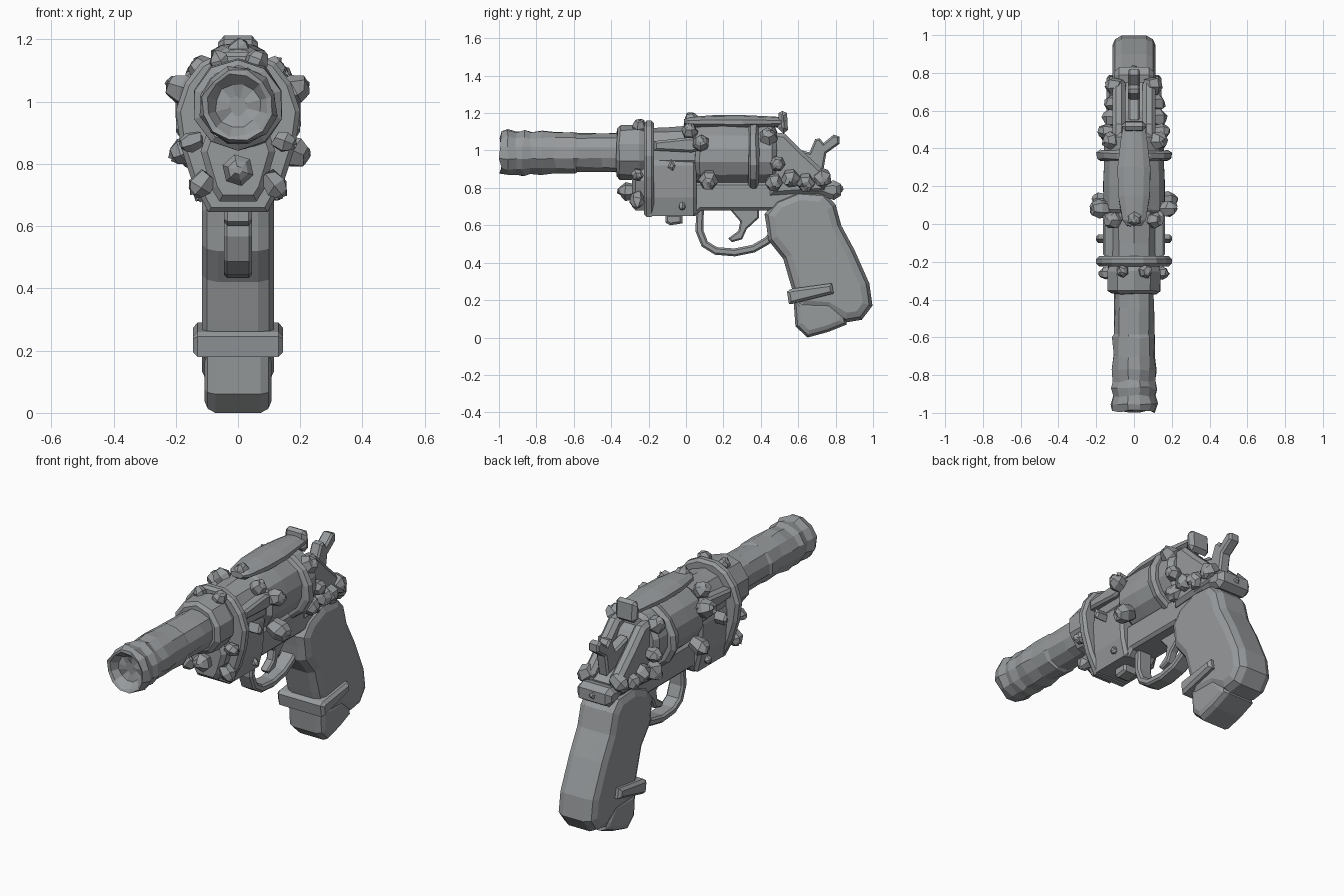
import bpy, bmesh, math, random
from mathutils import Vector

random.seed(4)
steel = bpy.data.materials.new("dark_steel")
steel.diffuse_color = (0.31, 0.325, 0.335, 1)


def finish(bm, name):
    bmesh.ops.recalc_face_normals(bm, faces=bm.faces[:])
    me = bpy.data.meshes.new(name)
    bm.to_mesh(me)
    bm.free()
    me.materials.append(steel)
    ob = bpy.data.objects.new(name, me)
    bpy.context.collection.objects.link(ob)
    return ob


def loft(name, rings):
    bm = bmesh.new()
    rows = [[bm.verts.new(p) for p in r] for r in rings]
    n = len(rows[0])
    for a, b in zip(rows, rows[1:]):
        for i in range(n):
            bm.faces.new((a[i], a[(i + 1) % n], b[(i + 1) % n], b[i]))
    bm.faces.new(rows[0])
    bm.faces.new(rows[-1])
    return finish(bm, name)


def lathe(name, profile, z, sides=12, rough=0.0, zscale=1.0):
    """Round part along y; profile holds (y, radius)."""
    rings = []
    for y, r in profile:
        ring = []
        for i in range(sides):
            t = math.tau * (i + 0.5) / sides
            q = r + random.uniform(-rough, rough)
            ring.append((q * math.cos(t), y + random.uniform(-rough, rough) * 1.3,
                         z + q * zscale * math.sin(t)))
        rings.append(ring)
    return loft(name, rings)


def inset(pts, d):
    P = [Vector(p) for p in pts]
    n = len(P)
    area = sum(P[i - 1].x * P[i].y - P[i].x * P[i - 1].y for i in range(n))
    s = 1 if area > 0 else -1
    out = []
    for i in range(n):
        e1, e2 = (P[i] - P[i - 1]).normalized(), (P[(i + 1) % n] - P[i]).normalized()
        n1, n2 = Vector((-e1.y, e1.x)) * s, Vector((-e2.y, e2.x)) * s
        m = (n1 + n2).normalized()
        out.append(P[i] + m * d / max(0.5, m.dot(n1)))
    return out


def slab(name, pts, a, b, edge=0.012, axis='x', soft=False):
    """Chamfered plate: (y, z) outline extruded on x, or (x, z) outline on y."""
    steps = [(0, 1), (0.3, 0.35), (1, 0)] if soft else [(0, 1), (1, 0)]
    levels = [(a + d * edge, k) for d, k in steps] + [(b - d * edge, k) for d, k in reversed(steps)]
    rings = []
    for d, k in levels:
        shape = inset(pts, k * edge)
        rings.append([(d, p[0], p[1]) if axis == 'x' else (p[0], d, p[1]) for p in shape])
    return loft(name, rings)


def sym(half):
    return half + [(-x, z) for x, z in reversed(half)]


def ribbon(path, t):
    P = [Vector(p) for p in path]
    left, right = [], []
    for i, p in enumerate(P):
        d = (P[min(i + 1, len(P) - 1)] - P[max(i - 1, 0)]).normalized()
        nrm = Vector((-d.y, d.x)) * t
        left.append(p + nrm)
        right.append(p - nrm)
    return left + right[::-1]


def crystal(name, pos, direction, r):
    """Stubby irregular gem growing outward."""
    q = Vector(direction).to_track_quat('Z', 'Y')
    spin = random.uniform(0, 1)
    rings = []
    for h, k in ((-1.0, 0.75), (0.15, 1.0), (0.75, 0.65), (0.95, 0.25)):
        rings.append([Vector(pos) + q @ Vector((
            r * k * math.cos(spin + math.tau * i / 6), r * k * math.sin(spin + math.tau * i / 6),
            r * (h + random.uniform(-.22, .22)))) for i in range(6)])
    return loft(name, rings)


# barrel with a rough, swollen muzzle and a shallow bore
lathe("barrel", [(-0.945, 0.03), (-0.95, 0.07), (-0.985, 0.1), (-0.993, 0.115), (-0.95, 0.126),
                 (-0.91, 0.115), (-0.87, 0.122), (-0.83, 0.112), (-0.77, 0.119), (-0.7, 0.113),
                 (-0.6, 0.115), (-0.58, 0.108), (-0.45, 0.107), (-0.33, 0.107)], 0.987, 12, 0.006)
lathe("barrel_collar", [(-0.37, 0.125), (-0.355, 0.146), (-0.25, 0.15), (-0.22, 0.135)], 0.99, 10, 0.003)
lathe("barrel_sleeve", [(-0.24, 0.13), (-0.1, 0.135), (0.06, 0.145)], 0.99, 10, 0.003)

# front housing and its flared flange
slab("front_housing", sym([(0.10, 0.65), (0.125, 0.75), (0.135, 0.92), (0.1, 1.04)]), -0.21, 0.055, 0.015, 'y')
flange = [(0.095, 0.645), (0.15, 0.75), (0.185, 0.86), (0.2, 0.97), (0.17, 1.06), (0.12, 1.125), (0.05, 1.16)]
slab("front_flange", sym(flange), -0.225, -0.17, 0.015, 'y')
slab("front_nose", sym([(0.06, 0.68), (0.085, 0.72), (0.12, 0.84), (0.1, 0.9)]), -0.29, -0.2, 0.02, 'y')
slab("under_lug", [(-0.11, 0.66), (-0.11, 0.615), (-0.085, 0.6), (-0.02, 0.61), (-0.02, 0.66)], -0.045, 0.045)
for s in (-1, 1):
    slab("housing_bar", [(-0.17, 1.0), (-0.17, 1.05), (0.02, 1.07), (0.12, 1.05), (0.11, 1.01), (0.03, 0.99)],
         *sorted((s * 0.10, s * 0.165)))
    slab("housing_stud", [(-0.1, 0.91), (-0.08, 0.955), (-0.055, 0.92), (-0.07, 0.89)],
         *sorted((s * 0.11, s * 0.2)), 0.01)

# cylinder with rear rim
lathe("cylinder", [(0.05, 0.145), (0.075, 0.165), (0.2, 0.168), (0.33, 0.163), (0.46, 0.163), (0.485, 0.14)],
      0.975, 14, 0.003)
lathe("cylinder_rim", [(0.335, 0.18), (0.345, 0.2), (0.375, 0.205), (0.39, 0.185)], 0.965, 14, 0.003, 0.93)

# frame
slab("lower_frame", [(-0.2, 0.65), (0.05, 0.65), (0.08, 0.68), (0.46, 0.68), (0.56, 0.7), (0.7, 0.76),
                     (0.7, 0.83), (0.05, 0.83), (-0.2, 0.8)], -0.09, 0.09, 0.015)
lathe("top_strap", [(-0.01, 0.04), (0.02, 0.065), (0.15, 0.088), (0.3, 0.09), (0.45, 0.072), (0.53, 0.06)],
      1.152, 10, 0.002, 0.42)
slab("rear_sight", [(0.49, 1.12), (0.495, 1.2), (0.515, 1.212), (0.54, 1.2), (0.545, 1.11), (0.52, 1.09)],
     -0.065, 0.065, 0.02)
cheek = [(0.45, 0.76), (0.45, 1.10), (0.53, 1.09), (0.62, 1.0), (0.76, 0.87), (0.75, 0.78)]
for s in (-1, 1):
    slab("frame_cheek", cheek, *sorted((s * 0.045, s * 0.115)), 0.02)
slab("frame_core", [(0.44, 0.78), (0.44, 1.08), (0.52, 1.04), (0.6, 0.92), (0.75, 0.84), (0.74, 0.78)], -0.06, 0.06)
slab("frame_tail", [(0.58, 0.76), (0.58, 0.8), (0.74, 0.83), (0.79, 0.84), (0.83, 0.82), (0.83, 0.76), (0.79, 0.735),
                    (0.72, 0.76)], -0.105, 0.105, 0.025)

# hammer
slab("hammer", [(0.56, 0.92), (0.55, 1.02), (0.66, 0.99), (0.69, 1.06), (0.715, 1.065), (0.735, 1.04), (0.79, 1.085),
                (0.82, 1.075), (0.82, 1.035), (0.75, 0.985), (0.73, 0.87)], -0.032, 0.032, 0.01)

# trigger and guard
slab("trigger_guard", ribbon([(0.075, 0.70), (0.072, 0.57), (0.10, 0.50), (0.16, 0.463), (0.26, 0.455),
                              (0.36, 0.475), (0.43, 0.515), (0.48, 0.56)], 0.021), -0.045, 0.045, 0.01)
slab("trigger", [(0.23, 0.69), (0.29, 0.62), (0.28, 0.57), (0.225, 0.53), (0.245, 0.51), (0.3, 0.525), (0.325, 0.58),
                 (0.39, 0.64), (0.39, 0.69)], -0.025, 0.025, 0.008)

# grip, foot and band
slab("grip", [(0.42, 0.66), (0.48, 0.735), (0.6, 0.785), (0.74, 0.775), (0.80, 0.71), (0.83, 0.6), (0.9, 0.47),
              (0.98, 0.29), (0.997, 0.17), (0.94, 0.095), (0.85, 0.08), (0.75, 0.14), (0.6, 0.15), (0.555, 0.3),
              (0.52, 0.42), (0.44, 0.52), (0.43, 0.6)], -0.115, 0.115, 0.05, soft=True)
slab("grip_foot", [(0.575, 0.2), (0.585, 0.06), (0.65, 0.0), (0.76, 0.03), (0.86, 0.07), (0.85, 0.12), (0.78, 0.2)],
     -0.108, 0.108, 0.035, soft=True)
slab("grip_band", [(0.54, 0.245), (0.56, 0.26), (0.78, 0.29), (0.79, 0.235), (0.57, 0.18), (0.55, 0.18)],
     -0.145, 0.145, 0.015)

# crystals in mirrored pairs: x, y, z, size
pairs = [(0.18, 0.08, 1.04, 0.05), (0.175, 0.12, 0.84, 0.05), (0.12, -0.26, 0.73, 0.04),
         (0.15, -0.26, 0.87, 0.035), (0.11, 0.02, 1.10, 0.045), (0.12, 0.44, 1.07, 0.05),
         (0.12, 0.47, 0.83, 0.053), (0.12, 0.56, 0.85, 0.05), (0.115, 0.64, 0.83, 0.046),
         (0.105, 0.73, 0.85, 0.048), (0.06, -0.25, 1.13, 0.037), (0.145, 0.49, 0.93, 0.04),
         (0.12, -0.02, 0.70, 0.02)]
for x, y, z, r in pairs:
    for s in (-1, 1):
        crystal("crystal", (s * x, y, z), (s * x, 0, (z - 0.95) * 0.7), r * random.uniform(0.92, 1.1))
crystal("top_crystal", (0, 0.03, 1.155), (0, -0.3, 1), 0.045)
crystal("nose_crystal", (0, -0.31, 0.78), (0, -1, 0), 0.052)
crystal("tail_crystal", (0, 0.79, 0.79), (0, 1, 0.2), 0.045)
